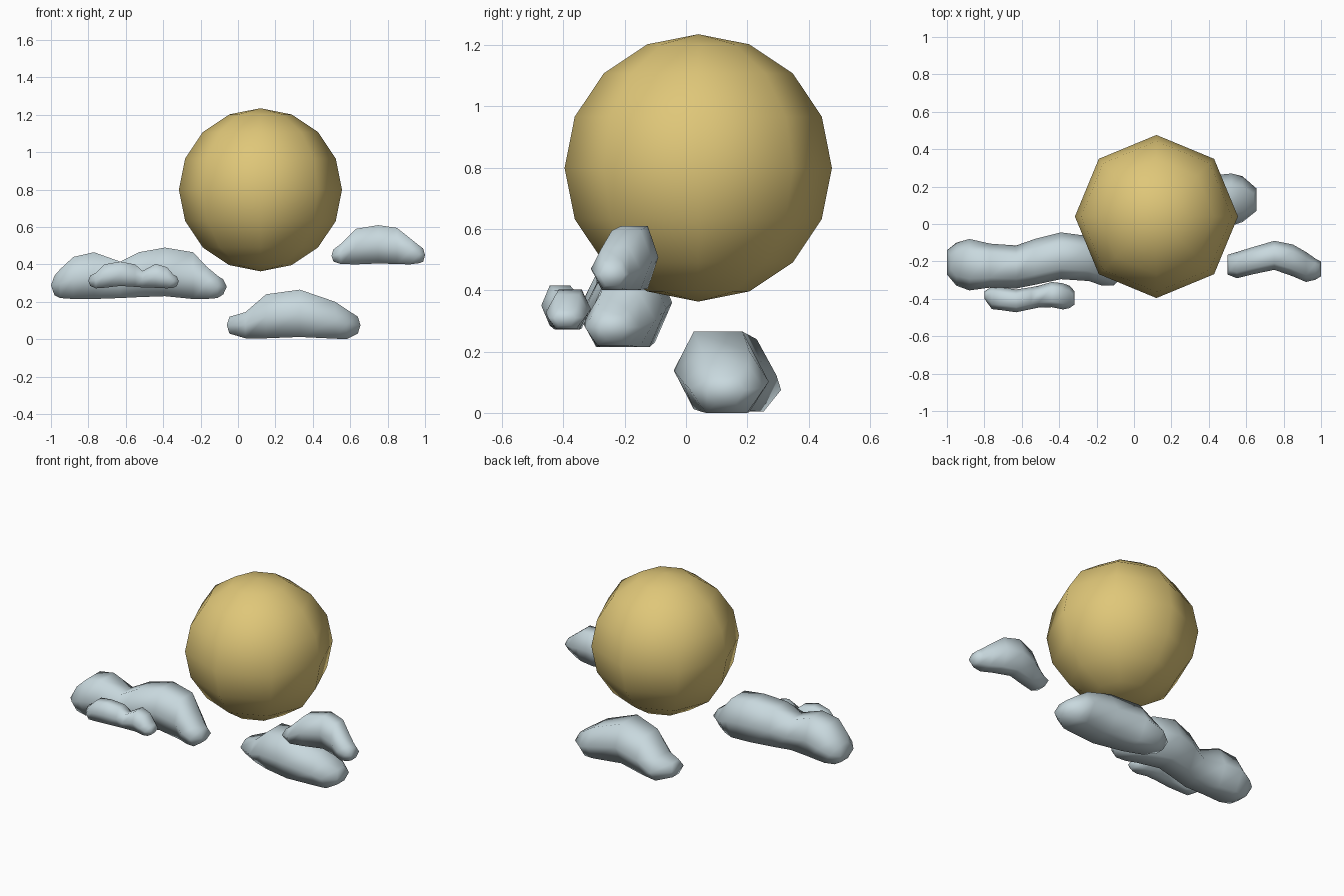
import bpy, bmesh
from mathutils import Matrix, Vector


def material(name, rgb):
    m = bpy.data.materials.new(name)
    m.diffuse_color = (*rgb, 1)
    return m


GOLD = material("moon gold", (0.74, 0.57, 0.19))
MIST = material("cloud pale blue", (0.58, 0.69, 0.73))


def finish(name, bm, mat):
    bmesh.ops.recalc_face_normals(bm, faces=bm.faces[:])
    me = bpy.data.meshes.new(name)
    bm.to_mesh(me)
    bm.free()
    me.materials.append(mat)
    for p in me.polygons:
        p.use_smooth = True
    ob = bpy.data.objects.new(name, me)
    bpy.context.collection.objects.link(ob)
    return ob


def cloud(name, rings):
    """Loft six-sided rings (x, y_front, y_back, z_bottom, z_top); wedge-shaped end caps."""
    bm = bmesh.new()
    loops = []
    last = len(rings) - 1
    length = rings[-1][0] - rings[0][0]
    for i, (x, y0, y1, z0, z1) in enumerate(rings):
        c, h, zm = (y0 + y1) / 2, (y1 - y0) / 2, (z0 + z1) / 2
        tuck = 0.02 * length * ((i == 0) - (i == last))
        k = 0.55 * h
        pts = [(x, y0, zm), (x + tuck, c - k, z1), (x + tuck, c + k, z1),
               (x, y1, zm), (x + tuck, c + k, z0), (x + tuck, c - k, z0)]
        loops.append([bm.verts.new(p) for p in pts])
    for a, b in zip(loops, loops[1:]):
        for j in range(6):
            n = (j + 1) % 6
            bm.faces.new((a[j], a[n], b[n], b[j]))
    # each end is two quads meeting on the side-to-side edge
    for l in (loops[0], loops[-1]):
        bm.faces.new((l[0], l[1], l[2], l[3]))
        bm.faces.new((l[0], l[3], l[4], l[5]))
    return finish(name, bm, MIST)


# full moon
bm = bmesh.new()
bmesh.ops.create_uvsphere(bm, u_segments=8, v_segments=8, radius=0.436,
                          matrix=Matrix.Translation(Vector((0.12, 0.04, 0.799))))
finish("moon", bm, GOLD)

# large double-humped cloud on the left
cloud("large_left_cloud", [
    (-1.00, -0.27, -0.14, 0.235, 0.34), (-0.95, -0.33, -0.10, 0.22, 0.375),
    (-0.88, -0.355, -0.08, 0.215, 0.44), (-0.77, -0.34, -0.105, 0.215, 0.465),
    (-0.63, -0.345, -0.115, 0.22, 0.415), (-0.53, -0.325, -0.08, 0.225, 0.465),
    (-0.39, -0.295, -0.045, 0.23, 0.49), (-0.24, -0.305, -0.065, 0.215, 0.465),
    (-0.17, -0.33, -0.10, 0.215, 0.39), (-0.11, -0.33, -0.15, 0.22, 0.34),
    (-0.06, -0.28, -0.19, 0.24, 0.32)])

# small cloud in front of it
cloud("small_front_cloud", [
    (-0.80, -0.40, -0.36, 0.285, 0.34), (-0.76, -0.455, -0.335, 0.272, 0.355),
    (-0.715, -0.46, -0.338, 0.275, 0.40), (-0.63, -0.472, -0.35, 0.285, 0.415),
    (-0.55, -0.455, -0.338, 0.28, 0.40), (-0.51, -0.447, -0.33, 0.277, 0.365),
    (-0.44, -0.445, -0.31, 0.275, 0.403), (-0.38, -0.457, -0.317, 0.272, 0.385),
    (-0.345, -0.45, -0.33, 0.275, 0.345), (-0.317, -0.43, -0.36, 0.285, 0.335)])

# cloud on the right
cloud("right_cloud", [
    (0.50, -0.27, -0.165, 0.415, 0.48), (0.55, -0.29, -0.15, 0.402, 0.51),
    (0.63, -0.27, -0.125, 0.40, 0.59), (0.75, -0.245, -0.09, 0.405, 0.61),
    (0.85, -0.28, -0.11, 0.402, 0.595), (0.92, -0.31, -0.15, 0.40, 0.54),
    (0.97, -0.298, -0.185, 0.407, 0.50), (1.00, -0.28, -0.20, 0.415, 0.485)])

# low cloud under the moon
cloud("low_back_cloud", [
    (-0.06, 0.11, 0.23, 0.03, 0.12), (0.04, 0.06, 0.31, 0.005, 0.145),
    (0.15, 0.01, 0.295, 0.005, 0.24), (0.33, -0.04, 0.25, 0.012, 0.265),
    (0.52, -0.01, 0.27, 0.003, 0.20), (0.58, 0.01, 0.255, 0.0, 0.16),
    (0.655, 0.07, 0.19, 0.03, 0.12)])
